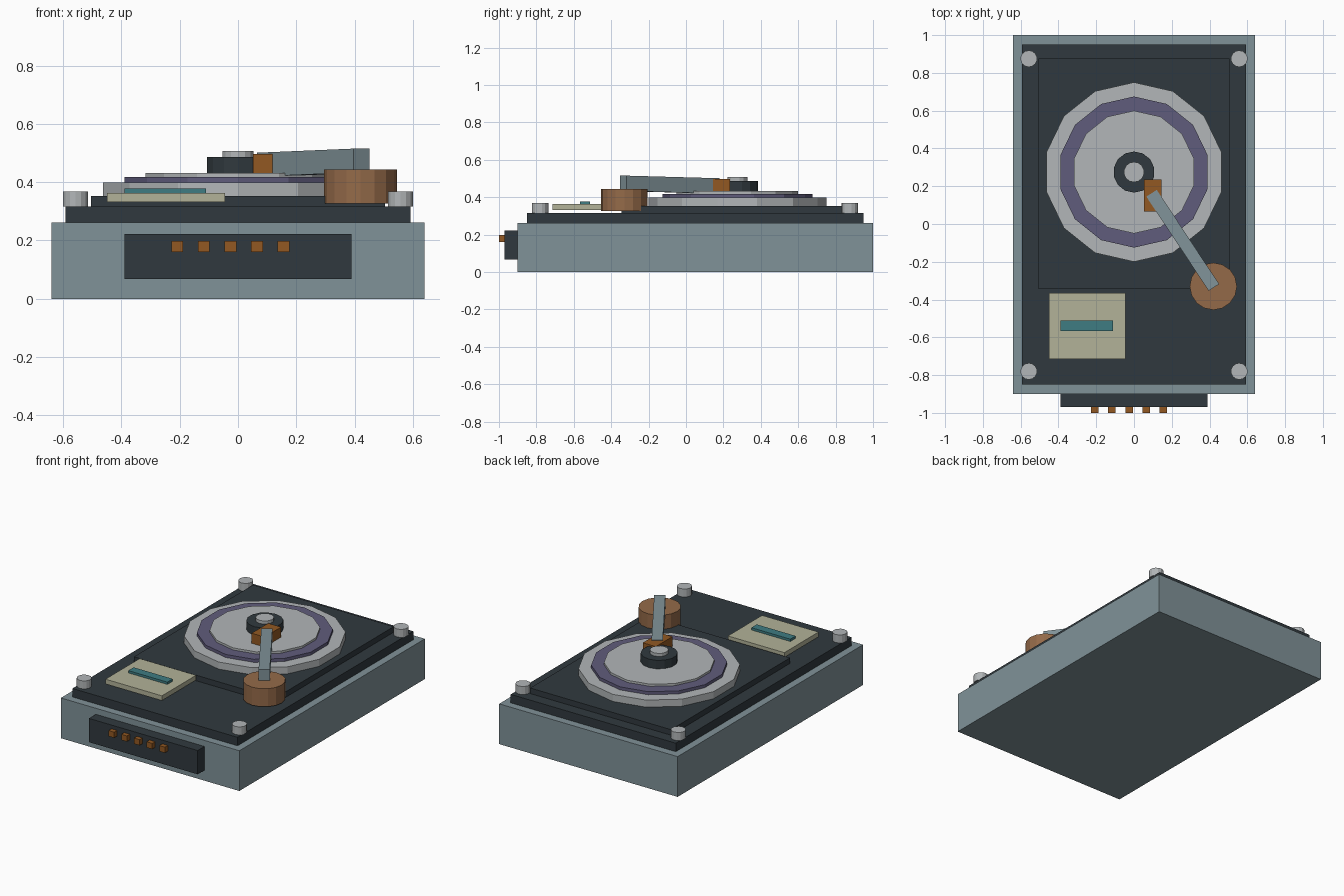
import bpy, bmesh
from mathutils import Vector, Matrix

if "Cube" in bpy.data.objects:
    bpy.data.objects.remove(bpy.data.objects["Cube"])


def lin(c):
    c /= 255
    return c / 12.92 if c <= 0.04045 else ((c + 0.055) / 1.055) ** 2.4


def mat(name, r, g, b):
    m = bpy.data.materials.new(name)
    m.diffuse_color = (lin(r), lin(g), lin(b), 1)
    m.use_nodes = True
    m.node_tree.nodes["Principled BSDF"].inputs["Base Color"].default_value = m.diffuse_color
    return m


STEEL = mat("blue_grey", 128, 146, 152)
DARK = mat("charcoal", 48, 57, 62)
LIGHT = mat("light_grey", 178, 182, 184)
PURPLE = mat("dusky_purple", 96, 92, 124)
COPPER = mat("copper", 148, 106, 73)
ORANGE = mat("burnt_orange", 146, 88, 34)
CREAM = mat("cream", 178, 178, 152)
TEAL = mat("teal", 62, 124, 130)


def finish(bm, name, material):
    mesh = bpy.data.meshes.new(name)
    bm.to_mesh(mesh)
    bm.free()
    mesh.materials.append(material)
    ob = bpy.data.objects.new(name, mesh)
    bpy.context.collection.objects.link(ob)
    return ob


def box(name, material, x0, x1, y0, y1, z0, z1):
    bm = bmesh.new()
    bmesh.ops.create_cube(bm, size=1)
    size = Matrix.Diagonal((x1 - x0, y1 - y0, z1 - z0, 1))
    centre = Matrix.Translation(((x0 + x1) / 2, (y0 + y1) / 2, (z0 + z1) / 2))
    bm.transform(centre @ size)
    return finish(bm, name, material)


def disc(name, material, x, y, r, z0, z1, sides=14):
    bm = bmesh.new()
    bmesh.ops.create_cone(bm, cap_ends=True, segments=sides, radius1=r, radius2=r,
                          depth=z1 - z0,
                          matrix=Matrix.Translation((x, y, (z0 + z1) / 2)))
    return finish(bm, name, material)


# Case and stacked deck plates
box("case", STEEL, -0.64, 0.64, -0.90, 1.0, 0, 0.261)
box("deck_plate", DARK, -0.592, 0.592, -0.85, 0.95, 0.261, 0.316)
box("platter_bed", DARK, -0.505, 0.505, -0.345, 0.875, 0.316, 0.352)

# Corner screws
for x in (-0.557, 0.557):
    for y in (-0.78, 0.875):
        disc("corner_screw", LIGHT, x, y, 0.044, 0.316, 0.368)

# Platter stack and spindle
CY = 0.275
disc("lower_platter", LIGHT, 0, CY, 0.475, 0.352, 0.398)
disc("purple_ring", PURPLE, 0, CY, 0.40, 0.398, 0.418)
disc("upper_platter", LIGHT, 0, CY, 0.325, 0.418, 0.432)
disc("hub", DARK, 0, CY, 0.109, 0.432, 0.487)
disc("hub_cap", LIGHT, 0, CY, 0.054, 0.487, 0.507)

# Arm pivot and reading head
disc("arm_pivot", COPPER, 0.42, -0.33, 0.125, 0.327, 0.444, 16)
box("reading_head", ORANGE, 0.052, 0.145, 0.065, 0.235, 0.432, 0.497)

# Arm: a bar rising gently from the head to the pivot
head, pivot = Vector((0.093, 0.163, 0.460)), Vector((0.423, -0.336, 0.474))
along = pivot - head
side = Vector((-along.y, along.x, 0)).normalized() * 0.066
bm = bmesh.new()
bmesh.ops.create_cube(bm, size=1)
for v in bm.verts:
    u, w, h = v.co
    v.co = (head + pivot) / 2 + along * u + side * w + Vector((0, 0, 0.082 * h))
bmesh.ops.recalc_face_normals(bm, faces=bm.faces)
finish(bm, "arm", STEEL)

# Label plate with teal bar
box("label_plate", CREAM, -0.45, -0.045, -0.715, -0.365, 0.332, 0.363)
box("label_bar", TEAL, -0.39, -0.11, -0.567, -0.512, 0.363, 0.378)

# Front connector block with contact pins
box("connector", DARK, -0.39, 0.39, -0.97, -0.90, 0.068, 0.222)
for i in range(5):
    x = -0.208 + 0.091 * i
    box("contact_pin", ORANGE, x - 0.02, x + 0.02, -1.0, -0.97, 0.161, 0.198)
